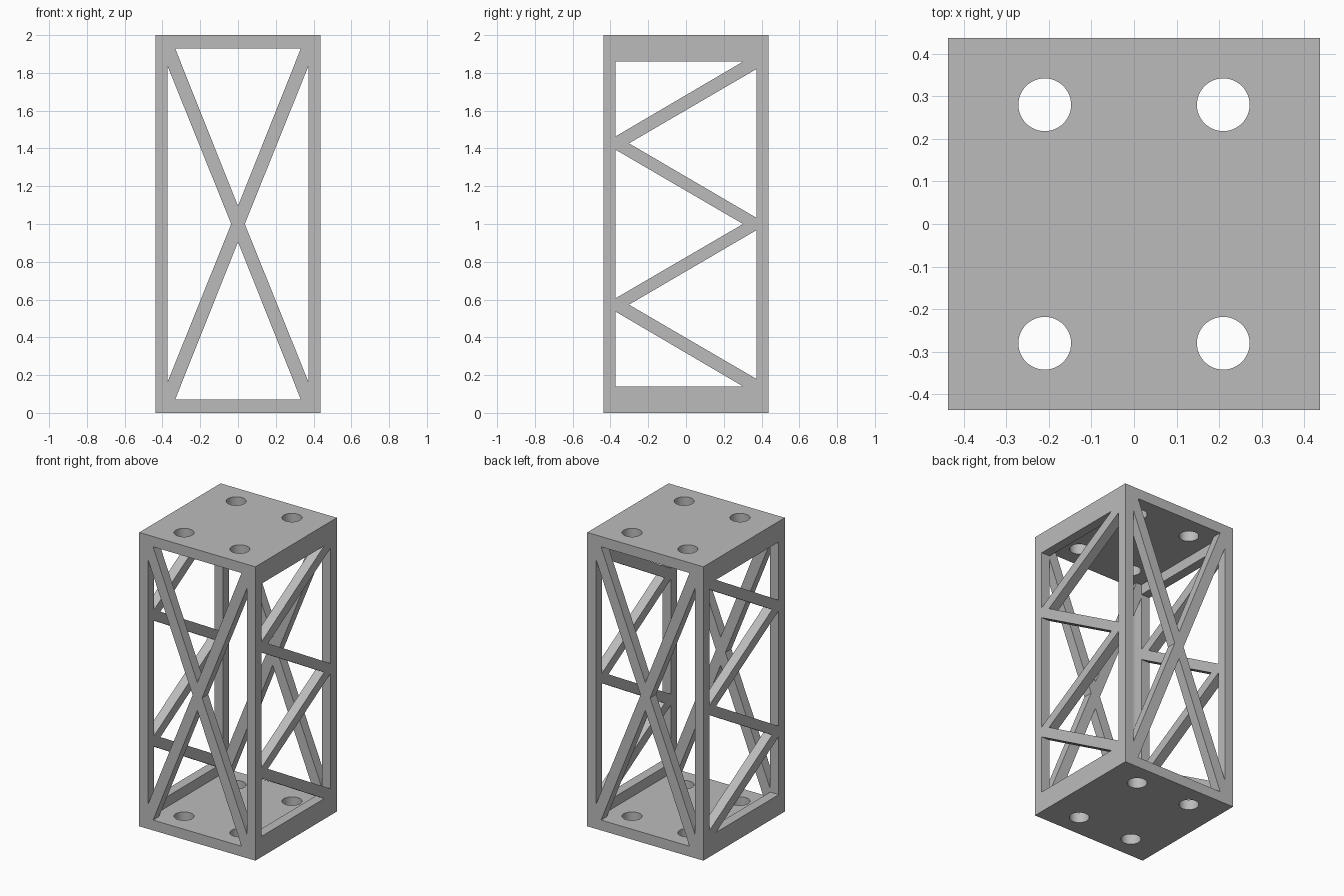
import bpy, bmesh, math
from mathutils import Vector, Matrix

HALF = 0.4375      # half width of the tower
INNER = 0.3725     # half width between the walls
PLATE = 0.07       # end plate thickness
RAIL = 0.14        # height of the side rails
TOP = 2.0

if "Cube" in bpy.data.objects:
    bpy.data.objects.remove(bpy.data.objects["Cube"], do_unlink=True)

grey = bpy.data.materials.new("plain grey")
grey.use_nodes = True
colour = (0.5, 0.5, 0.5, 1)
grey.diffuse_color = colour
grey.node_tree.nodes["Principled BSDF"].inputs["Base Color"].default_value = colour


def finish(bm, name):
    bmesh.ops.recalc_face_normals(bm, faces=bm.faces)
    mesh = bpy.data.meshes.new(name)
    bm.to_mesh(mesh)
    bm.free()
    mesh.materials.append(grey)
    obj = bpy.data.objects.new(name, mesh)
    bpy.context.collection.objects.link(obj)
    return obj


def prisms(name, outlines, to_world, depth):
    """Extrude flat outlines from -depth to +depth through the tower."""
    bm = bmesh.new()
    for outline in outlines:
        face = bm.faces.new([bm.verts.new(to_world(u, z, -depth)) for u, z in outline])
        new = bmesh.ops.extrude_face_region(bm, geom=[face])["geom"]
        shift = Vector(to_world(0, 0, 2 * depth))
        bmesh.ops.translate(bm, vec=shift,
                            verts=[g for g in new if isinstance(g, bmesh.types.BMVert)])
    return finish(bm, name)


def box(name, half, low, high):
    square = [(-half, low), (half, low), (half, high), (-half, high)]
    return prisms(name, [square], lambda u, z, d: (u, d, z), half)


# Solid block and hollow core
tower = box("truss_tower", HALF, 0, TOP)
core = box("core_cutter", INNER, PLATE, TOP - PLATE)

# Openings around the crossed braces, front and back
side_gap = [(-INNER, 0.165), (-INNER, TOP - 0.165), (-0.036, 1.0)]
end_gap = [(-0.333, PLATE), (0.333, PLATE), (0, 0.905)]
cross_gaps = [side_gap, [(-u, z) for u, z in side_gap],
              end_gap, [(u, TOP - z) for u, z in end_gap]]
cross = prisms("cross_cutter", cross_gaps, lambda u, z, d: (u, d, z), 0.6)

# Openings around the zigzag braces, left and right
low_gap = [(-INNER, RAIL), (0.302, RAIL), (-INNER, 0.536)]
right_gap = [(INNER, 0.18), (INNER, 0.967), (-0.302, 0.573)]
mid_gap = [(-INNER, 0.607), (-INNER, TOP - 0.607), (0.302, 1.0)]
zigzag_gaps = [low_gap, right_gap, mid_gap] + [
    [(u, TOP - z) for u, z in gap] for gap in (low_gap, right_gap)]
zigzag = prisms("zigzag_cutter", zigzag_gaps, lambda u, z, d: (d, u, z), 0.6)

# Four bolt holes through both end plates
bm = bmesh.new()
for x in (-0.21, 0.21):
    for y in (-0.2805, 0.2805):
        bmesh.ops.create_cone(bm, cap_ends=True, segments=48, radius1=0.062,
                              radius2=0.062, depth=3,
                              matrix=Matrix.Translation((x, y, 1)))
holes = finish(bm, "bolt_hole_cutter")

# Cut everything out of the block
bpy.context.view_layer.objects.active = tower
for cutter in (core, cross, zigzag, holes):
    mod = tower.modifiers.new(cutter.name, 'BOOLEAN')
    mod.operation = 'DIFFERENCE'
    mod.solver = 'EXACT'
    mod.object = cutter
    bpy.ops.object.modifier_apply(modifier=mod.name)
    bpy.data.objects.remove(cutter, do_unlink=True)

bpy.ops.object.select_all(action='DESELECT')
tower.select_set(True)
bpy.ops.object.shade_smooth_by_angle(angle=math.radians(30))
